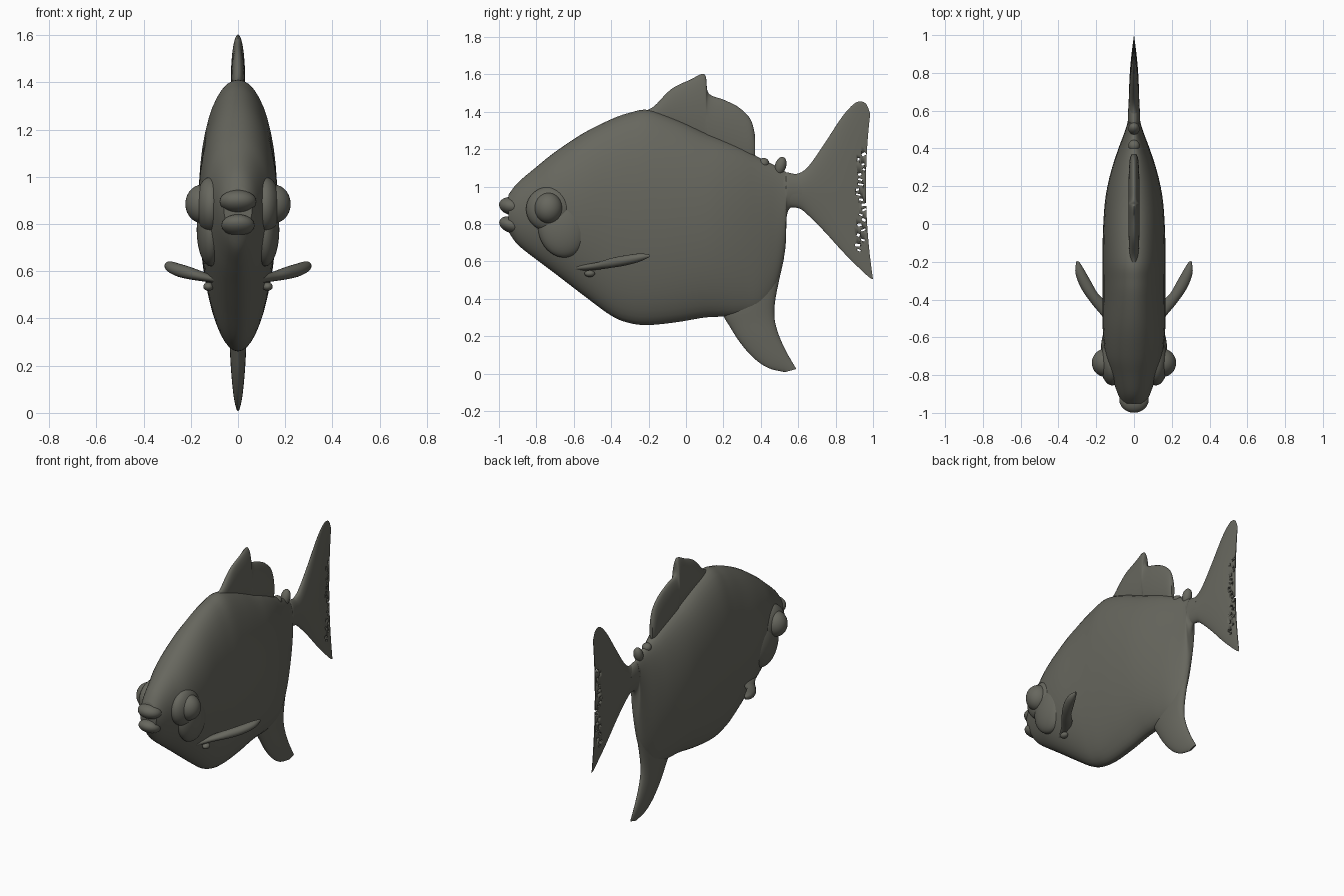
import bpy, bmesh, math, random
from mathutils import Vector, Matrix

random.seed(4)
skin = bpy.data.materials.new("olive grey skin")
skin.diffuse_color = (0.135, 0.135, 0.112, 1)


def finish(name, bm):
    bmesh.ops.recalc_face_normals(bm, faces=bm.faces)
    me = bpy.data.meshes.new(name)
    bm.to_mesh(me)
    bm.free()
    me.materials.append(skin)
    ob = bpy.data.objects.new(name, me)
    bpy.context.collection.objects.link(ob)
    for p in me.polygons:
        p.use_smooth = True
    me.set_sharp_from_angle(angle=math.radians(50))
    return ob


def spline(rows, steps):
    """Catmull-Rom interpolation through rows of numbers."""
    out = []
    for i in range(len(rows) - 1):
        a, b, c, d = (rows[max(0, min(len(rows) - 1, i + k))] for k in (-1, 0, 1, 2))
        for s in range(steps):
            t = s / steps
            out.append([0.5 * (2*q + (r-p)*t + (2*p-5*q+4*r-s4)*t*t + (3*q-p-3*r+s4)*t**3)
                        for p, q, r, s4 in zip(a, b, c, d)])
    return out + [list(rows[-1])]


def loft(name, rows, thick=(1, 0, 0), skew=0.0, steps=5, n=32):
    """Lens sections between two edge points: x0 y0 z0 x1 y1 z1 half-thickness bow."""
    bm = bmesh.new()
    rings = []
    for r in spline(rows, steps):
        p0, p1, w, bow = Vector(r[0:3]), Vector(r[3:6]), max(r[6], 0.001), r[7]
        ring = []
        for k in range(n):
            a = 2 * math.pi * k / n
            t = math.cos(a)
            p = (p0 + p1) / 2 + (p0 - p1) / 2 * t
            p += Vector(thick) * (w * math.sin(a) * (1 + skew * t))
            p.y += bow * (1 - t * t)
            ring.append(bm.verts.new(p))
        rings.append(ring)
    for A, B in zip(rings, rings[1:]):
        for k in range(n):
            bm.faces.new((A[k], A[(k+1) % n], B[(k+1) % n], B[k]))
    for R in (rings[0], rings[-1]):
        bm.faces.new((R[0], R[1], R[n-1]))
        for k in range(1, n // 2 - 1):
            bm.faces.new((R[k], R[k+1], R[n-k-1], R[n-k]))
        bm.faces.new((R[n//2-1], R[n//2], R[n//2+1]))
    return finish(name, bm)


def mid(rows):
    """Centre-plane sections: y0 z0 y1 z1 half-thickness bow."""
    return [(0, y0, z0, 0, y1, z1, w, b) for y0, z0, y1, z1, w, b in rows]


def blob(name, loc, rad, tilt=0):
    bm = bmesh.new()
    bmesh.ops.create_uvsphere(bm, u_segments=32, v_segments=20, radius=1)
    m = Matrix.Translation(loc) @ Matrix.Rotation(tilt, 4, 'X') @ Matrix.Diagonal((*rad, 1))
    bmesh.ops.transform(bm, matrix=m, verts=bm.verts)
    return finish(name, bm)


# Deep flat body: y, top z, bottom z, half width
body = [(-0.95, 0.955, 0.76, 0.06), (-0.9, 1.02, 0.69, 0.085), (-0.8, 1.105, 0.61, 0.12),
        (-0.7, 1.185, 0.535, 0.15), (-0.55, 1.285, 0.42, 0.165), (-0.4, 1.36, 0.31, 0.165),
        (-0.3, 1.395, 0.27, 0.165), (-0.2, 1.41, 0.26, 0.166), (-0.05, 1.36, 0.275, 0.164),
        (0.1, 1.29, 0.30, 0.155), (0.2, 1.25, 0.305, 0.14), (0.3, 1.205, 0.31, 0.115),
        (0.4, 1.15, 0.34, 0.082), (0.48, 1.11, 0.46, 0.052), (0.53, 1.08, 0.66, 0.036),
        (0.545, 1.075, 0.87, 0.033), (0.62, 1.06, 0.89, 0.03)]
loft("body", mid([(y, t, y, b, w, 0) for y, t, b, w in body]), skew=0.1, n=48)

# Dorsal fin in two lobes
dorsal = [(-0.22, 1.405, 1.36, 0.012), (-0.17, 1.43, 1.33, 0.022), (-0.08, 1.52, 1.3, 0.028),
          (0.02, 1.57, 1.26, 0.03), (0.10, 1.60, 1.22, 0.03), (0.12, 1.50, 1.2, 0.03),
          (0.2, 1.465, 1.17, 0.03), (0.28, 1.425, 1.14, 0.027), (0.345, 1.36, 1.13, 0.022),
          (0.37, 1.27, 1.16, 0.012)]
loft("dorsal_fin", mid([(y, t, y, b, w, 0) for y, t, b, w in dorsal]))

# Small lumps in front of the tail
blob("small_back_lump", (0, 0.415, 1.125), (0.03, 0.03, 0.028))
blob("small_back_fin", (0, 0.505, 1.11), (0.03, 0.03, 0.05), -0.3)

# Anal fin sweeping backwards
loft("anal_fin", mid([
    (0.20, 0.34, 0.525, 0.62, 0.04, 0), (0.20, 0.31, 0.48, 0.41, 0.04, 0),
    (0.235, 0.25, 0.473, 0.30, 0.035, 0), (0.29, 0.165, 0.495, 0.21, 0.03, 0),
    (0.36, 0.085, 0.53, 0.13, 0.023, 0), (0.44, 0.03, 0.56, 0.075, 0.015, 0),
    (0.53, 0.008, 0.59, 0.025, 0.006, 0)]))

# Forked tail fin
tail = loft("tail_fin", mid([
    (0.52, 1.07, 0.52, 0.89, 0.032, 0), (0.60, 1.07, 0.60, 0.885, 0.03, 0),
    (0.66, 1.115, 0.65, 0.85, 0.028, 0), (0.75, 1.245, 0.74, 0.76, 0.025, 0),
    (0.84, 1.38, 0.84, 0.65, 0.02, -0.01), (0.91, 1.45, 0.93, 0.56, 0.013, -0.02),
    (0.96, 1.445, 0.98, 0.515, 0.007, -0.025), (0.985, 1.39, 1.0, 0.505, 0.003, -0.03)]), n=48)

# Ragged holes along the tail's trailing edge
bm = bmesh.new()
for i in range(20):
    m = (Matrix.Translation((0, random.uniform(0.915, 0.955), 0.66 + i * 0.027))
         @ Matrix.Rotation(random.uniform(-0.6, 0.6), 4, 'X')
         @ Matrix.Diagonal((0.2, random.uniform(0.012, 0.028), random.uniform(0.008, 0.016), 1)))
    bmesh.ops.create_cube(bm, size=1, matrix=m)
cutter = finish("tail_hole_cutter", bm)
cutter.hide_render = True
cutter.hide_set(True)
cut = tail.modifiers.new("holes", 'BOOLEAN')
cut.operation = 'DIFFERENCE'
cut.solver = 'EXACT'
cut.object = cutter

# Lips with an open mouth between them
blob("upper_lip", (0, -0.93, 0.895), (0.078, 0.07, 0.048), -0.2)
blob("lower_lip", (0, -0.935, 0.795), (0.07, 0.066, 0.042), -0.35)

# Paired head parts and fins
for side, s in (("left", 1), ("right", -1)):
    blob(side + "_eye_socket", (s * 0.115, -0.73, 0.88), (0.065, 0.125, 0.12))
    blob(side + "_eye", (s * 0.15, -0.735, 0.885), (0.073, 0.075, 0.082))
    blob(side + "_gill_cover", (s * 0.115, -0.66, 0.775), (0.06, 0.13, 0.155), 0.2)
    loft(side + "_pectoral_fin", [
        (s * 0.10, -0.60, 0.565, s * 0.10, -0.50, 0.565, 0.015, 0),
        (s * 0.16, -0.50, 0.575, s * 0.14, -0.42, 0.58, 0.02, 0),
        (s * 0.225, -0.42, 0.59, s * 0.19, -0.37, 0.595, 0.026, 0),
        (s * 0.28, -0.34, 0.605, s * 0.225, -0.31, 0.605, 0.027, 0),
        (s * 0.31, -0.26, 0.62, s * 0.265, -0.24, 0.62, 0.022, 0),
        (s * 0.305, -0.195, 0.63, s * 0.29, -0.20, 0.63, 0.008, 0)],
        thick=(0, 0, 1), n=20)
    blob(side + "_belly_nub", (s * 0.125, -0.515, 0.535), (0.022, 0.028, 0.018))
